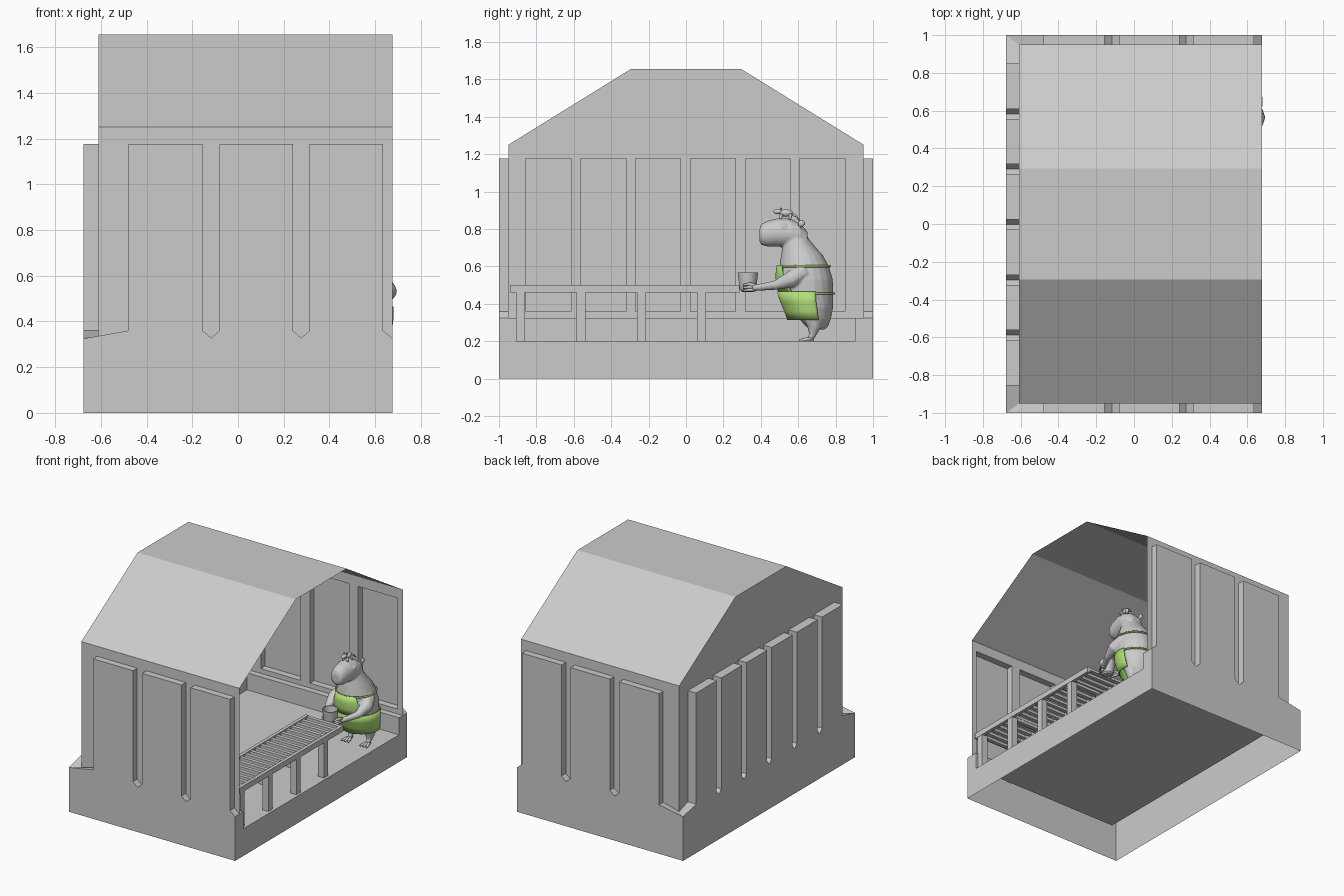
import bpy, bmesh, math
from mathutils import Vector, Matrix

if "Cube" in bpy.data.objects:
    bpy.data.objects.remove(bpy.data.objects["Cube"])

def material(name, c):
    m = bpy.data.materials.new(name)
    m.diffuse_color = (*c, 1)
    m.use_nodes = True
    m.node_tree.nodes["Principled BSDF"].inputs["Base Color"].default_value = m.diffuse_color
    return m
GREY = material("plain grey", (0.6, 0.6, 0.6))
GREEN = material("apron green", (0.44, 0.74, 0.19))

def finish(name, bm, mat=GREY, smooth=False, merge=True, normals=True):
    if merge:
        bmesh.ops.remove_doubles(bm, verts=bm.verts, dist=1e-5)
    if normals:
        bmesh.ops.recalc_face_normals(bm, faces=bm.faces)
    me = bpy.data.meshes.new(name)
    bm.to_mesh(me)
    bm.free()
    me.materials.append(mat)
    for p in me.polygons:
        p.use_smooth = smooth
    ob = bpy.data.objects.new(name, me)
    bpy.context.collection.objects.link(ob)
    return ob

def poly(bm, pts):
    return bm.faces.new([bm.verts.new(p) for p in pts])

def box(bm, x, y, z):
    m = Matrix.Translation(((x[0]+x[1])/2, (y[0]+y[1])/2, (z[0]+z[1])/2))
    bmesh.ops.create_cube(bm, size=1, matrix=m @ Matrix.Diagonal((x[1]-x[0], y[1]-y[0], z[1]-z[0], 1)))

def ball(bm, c, r, n=16):
    bmesh.ops.create_uvsphere(bm, u_segments=n, v_segments=n*2//3, radius=1,
                              matrix=Matrix.Translation(c) @ Matrix.Diagonal((*r, 1)))

def loft(bm, rings, caps=True, closed=True):
    rows = [[bm.verts.new(p) for p in r] for r in rings]
    n = len(rows[0])
    for a, b in zip(rows, rows[1:]):
        for i in range(n if closed else n-1):
            bm.faces.new((a[i], a[(i+1) % n], b[(i+1) % n], b[i]))
    if caps:
        bm.faces.new(rows[0][::-1])
        bm.faces.new(rows[-1])

def tube(bm, pts, radii, n=10):
    pts = [Vector(p) for p in pts]
    rings = []
    for i, p in enumerate(pts):
        d = (pts[min(i+1, len(pts)-1)] - pts[max(i-1, 0)]).normalized()
        u = d.orthogonal().normalized() if abs(d.x) > .9 else d.cross(Vector((1, 0, 0))).normalized()
        w = d.cross(u)
        rings.append([p + radii[i]*(u*math.cos(t) + w*math.sin(t))
                      for t in (2*math.pi*k/n for k in range(n))])
    loft(bm, rings)

# ---- building: thin sheet walls with panels pushed outward above a hollow base
LOW, P0, P1, EAVE, TOP = .325, .36, 1.177, 1.25, 1.655

def wall_side(name, put, outer, lo, hi, blo, bhi, panels):
    """put(u, depth, v): depth 0 is the wall plane, `outer` the panel and base plane."""
    bm = bmesh.new()
    us = [lo] + [u for p in panels for u in p] + [hi]
    for i, (a, b) in enumerate(zip(us, us[1:])):
        for v0, v1 in ((LOW, P0), (P0, P1), (P1, EAVE)):
            d = outer if i % 2 and v0 == P0 else 0
            q = [(a, v0), (b, v0), (b, v1), (a, v1)]
            poly(bm, [put(u, d, v) for u, v in q])
            if d:
                for (u, v), (s, t) in zip(q, q[1:] + q[:1]):
                    poly(bm, [put(u, 0, v), put(s, 0, t), put(s, d, t), put(u, d, v)])
    # base front with notches between the panels, and the ledge behind it
    top = [(blo, LOW)]
    for i, (a, b) in enumerate(panels):
        top += [(a, P0), (b, P0)]
        if i < len(panels)-1:
            top.append(((b + panels[i+1][0])/2, LOW+.003))
    top.append((bhi, LOW))
    poly(bm, [put(blo, outer, 0), put(bhi, outer, 0)] + [put(u, outer, v) for u, v in top[::-1]])
    c = lambda u: min(max(u, lo), hi)
    for (u, v), (s, t) in zip(top, top[1:]):
        poly(bm, [put(u, outer, v), put(s, outer, t), put(c(s), 0, t), put(c(u), 0, v)])
    return finish(name, bm)

fx = [(-.48, -.155), (-.08, .24), (.313, .635)]
ly = [(-.855+.293*i, -.615+.293*i) for i in range(6)]
wall_side("front_wall", lambda u, d, v: (u, -.95-d, v), .05, -.61, .677, -.677, .677, fx)
wall_side("back_wall", lambda u, d, v: (u, .95+d, v), .05, -.61, .677, -.677, .677, fx)
wall_side("left_wall", lambda u, d, v: (-.61-d, u, v), .067, -.95, .95, -1, 1, ly)

# roof sheet and closed left gable
prof = [(-.95, EAVE), (-.295, TOP), (.295, TOP), (.95, EAVE)]
bm = bmesh.new()
for (a, b), (c, d) in zip(prof, prof[1:]):
    poly(bm, [(-.61, a, b), (.677, a, b), (.677, c, d), (-.61, c, d)])
poly(bm, [(-.61, y, z) for y, z in prof])
finish("roof", bm)

# sunken floor tray, inner ledge and open right side of the base
bm = bmesh.new()
X, IX, IY, F = .677, -.56, .905, .2
poly(bm, [(IX, -IY, F), (X, -IY, F), (X, IY, F), (IX, IY, F)])
path = [(X, -IY), (IX, -IY), (IX, IY), (X, IY)]
rim = [(X, -.95), (-.61, -.95), (-.61, .95), (X, .95)]
for i in range(3):
    a, b = path[i:i+2]
    poly(bm, [(*a, F), (*b, F), (*b, LOW), (*a, LOW)])
    poly(bm, [(*a, LOW), (*b, LOW), (*rim[i+1], LOW), (*rim[i], LOW)])
poly(bm, [(X, -1, 0), (X, 1, 0), (X, 1, LOW), (X, IY, LOW), (X, IY, F),
          (X, -IY, F), (X, -IY, LOW), (X, -1, LOW)])
finish("floor_tray", bm)

# ---- slatted table
bm = bmesh.new()
for x in ((.35, .375), (.635, .66)):
    box(bm, x, (-.94, .285), (.46, .5))
for i in range(21):
    y = -.93 + i*.0595
    box(bm, (.37, .64), (y, y+.028), (.475, .495))
finish("table_top", bm, merge=False)
bm = bmesh.new()
for y in (-.91, -.585, -.262, .06):
    for x in (.352, .61):
        box(bm, (x, x+.048), (y, y+.048), (F, .465))
    box(bm, (.37, .64), (y+.01, y+.038), (.455, .475))
finish("table_legs", bm, merge=False)

# ---- animal standing behind the table
CX = .52
def oval(z, yc, ry, rx, a0=0, a1=2*math.pi, n=20, closed=True):
    """Horizontal ring, angle 0 at the front (-y)."""
    k = n if closed else n-1
    return [(CX + rx*math.sin(t), yc - ry*math.cos(t), z)
            for t in (a0 + (a1-a0)*i/k for i in range(n))]

torso = [(.262, .71, .03, .04), (.28, .70, .06, .08), (.32, .69, .085, .115), (.38, .675, .112, .138),
         (.45, .65, .138, .147), (.53, .638, .147, .147), (.60, .632, .132, .132),
         (.66, .62, .112, .108), (.70, .605, .09, .09), (.75, .59, .065, .07), (.79, .575, .04, .05)]
head = [(.392, .768, .03, .03), (.402, .77, .056, .048), (.44, .775, .07, .06), (.50, .782, .077, .068),
        (.56, .778, .076, .075), (.61, .765, .066, .068), (.65, .745, .04, .045)]
bm = bmesh.new()
loft(bm, [oval(*r) for r in torso])
loft(bm, [[(CX + rx*math.cos(t), y, zc + rz*math.sin(t)) for t in (2*math.pi*k/20 for k in range(20))]
          for y, zc, rz, rx in head])
for s in (-1, 1):
    tube(bm, [(CX+s*.10, .63, .57), (CX+s*.132, .56, .53), (CX+s*.12, .48, .50), (CX+s*.085, .41, .49),
              (CX+s*.06, .36, .485)], [.05, .045, .026, .02, .018])
    tube(bm, [(CX+s*.07, .68, .34), (CX+s*.075, .685, .27), (CX+s*.075, .675, .23), (CX+s*.075, .66, .209)],
         [.06, .035, .019, .015])
    ball(bm, (CX+s*.062, .618, .83), (.012, .02, .02))
    ball(bm, (CX+s*.062, .525, .815), (.012, .016, .011))
body = finish("animal_body", bm, smooth=True)
r = body.modifiers.new("blend", 'REMESH')
r.mode, r.voxel_size, r.use_smooth_shade = 'VOXEL', .006, True
s = body.modifiers.new("soften", 'SMOOTH')
s.factor, s.iterations = .5, 5

# toes and fingers
bm = bmesh.new()
for s in (-1, 1):
    for d in (-1, 0, 1):
        tube(bm, [(CX+s*.075, .68, .212), (CX+s*.075+d*.016, .64, .21), (CX+s*.075+d*.026, .605, .205)],
             [.012, .01, .005], 8)
        tube(bm, [(CX+s*.064, .37, .487+d*.01), (CX+s*.058, .34, .49+d*.015),
                  (CX+s*.048, .305, .485+d*.015)], [.012, .009, .005], 8)
finish("animal_toes_and_fingers", bm, smooth=True)

# ---- apron: skirt, bib and straps wrapped around the body
def body_at(z, off):
    for a, b in zip(torso, torso[1:]):
        if a[0] <= z <= b[0]:
            t = (z-a[0])/(b[0]-a[0])
            return z, a[1]+(b[1]-a[1])*t, a[2]+(b[2]-a[2])*t+off, a[3]+(b[3]-a[3])*t+off
bm = bmesh.new()
skirt = [(.315, .675, .13, .142), (.36, .665, .136, .15), (.41, .655, .147, .156), (.465, .648, .158, .157)]
loft(bm, [oval(*q, -1.85, 1.85, 36, False) for q in skirt], False, False)
bib = [(.46, 1.0), (.51, .85), (.56, .68), (.605, .6)]
loft(bm, [oval(*body_at(z, .012), -w, w, 20, False) for z, w in bib], False, False)
apron = finish("apron", bm, GREEN, True)
t = apron.modifiers.new("cloth", 'SOLIDIFY')
t.thickness, t.offset = .008, 0
bm = bmesh.new()
for z in (.455, .6):
    loft(bm, [oval(*body_at(z+d, .006), n=40) for d in (-.005, .005)], False)
straps = finish("apron_straps", bm, GREEN, True)
t = straps.modifiers.new("cloth", 'SOLIDIFY')
t.thickness, t.offset = .008, 0

# ---- cup, open at the top
bm = bmesh.new()
cup = [(.462, .028), (.472, .04), (.50, .046), (.568, .055), (.568, .049), (.50, .04), (.478, .034)]
loft(bm, [[(CX + q*math.cos(a), .331 + q*math.sin(a), z) for a in (2*math.pi*k/28 for k in range(28))]
          for z, q in cup])
finish("cup", bm)

# ---- tiny animal riding on the head
bm = bmesh.new()
ball(bm, (CX, .535, .885), (.022, .038, .02))
ball(bm, (CX, .492, .893), (.015, .026, .014))
for s in (-1, 1):
    ball(bm, (CX+s*.012, .508, .908), (.006, .005, .008), 10)
    for y in (.51, .56):
        tube(bm, [(CX+s*.014, y, .88), (CX+s*.02, y-.006, .845)], [.009, .006], 8)
tube(bm, [(CX, .56, .883), (CX+.01, .59, .868), (CX+.02, .605, .845)], [.009, .005, .003], 8)
finish("small_rider", bm, smooth=True)
